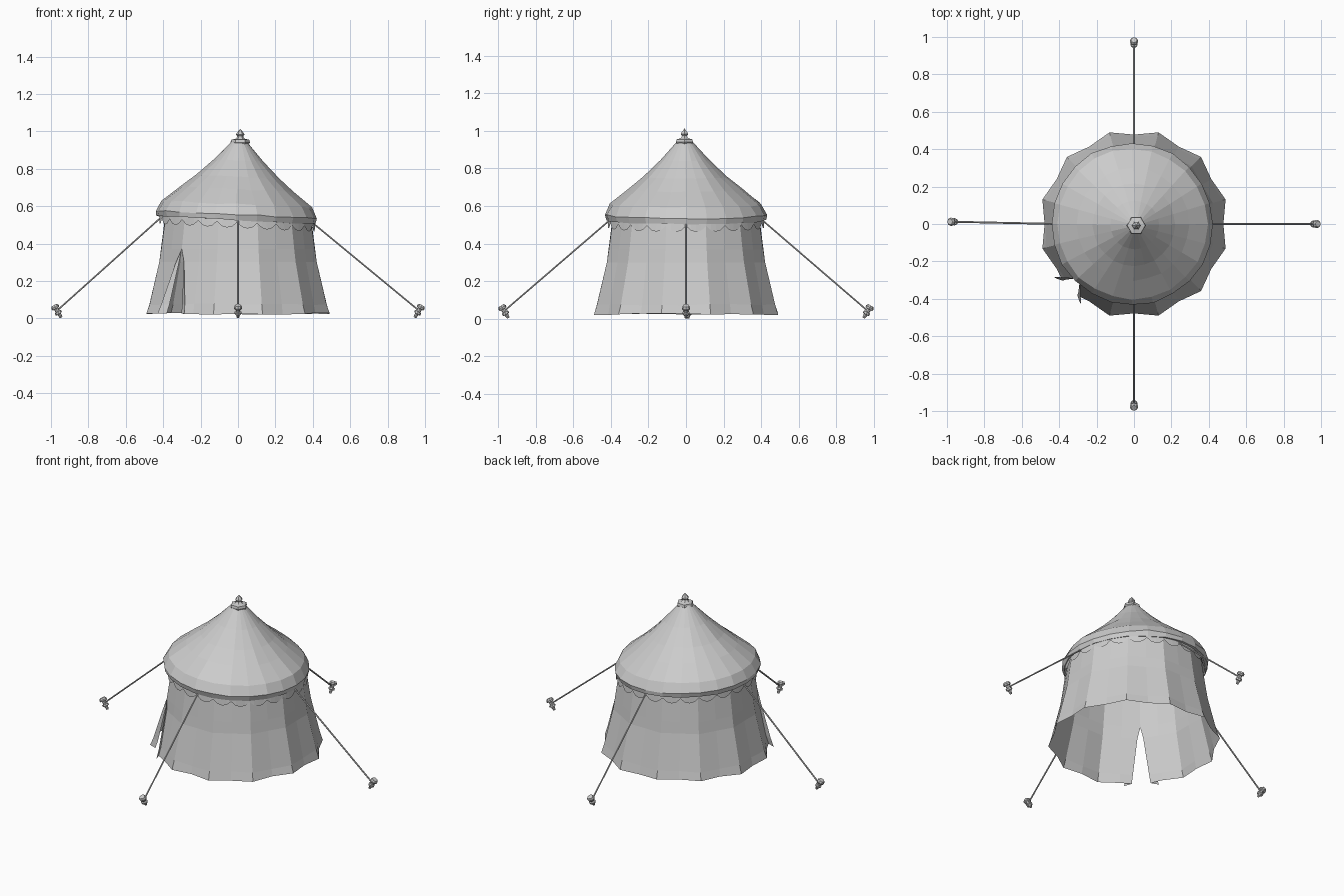
import bpy, bmesh, random
from math import radians, sin, cos, pi
from mathutils import Vector

if "Cube" in bpy.data.objects:
    bpy.data.objects.remove(bpy.data.objects["Cube"])

random.seed(4)


def make_object(name, bm):
    bmesh.ops.remove_doubles(bm, verts=bm.verts, dist=0.0004)
    mesh = bpy.data.meshes.new(name)
    bm.to_mesh(mesh)
    bm.free()
    ob = bpy.data.objects.new(name, mesh)
    bpy.context.collection.objects.link(ob)
    return ob


def loft(name, rings, closed=True, cap_ends=False):
    """Skin a list of equal-length point rings."""
    bm = bmesh.new()
    rows = [[bm.verts.new(p) for p in ring] for ring in rings]
    n = len(rows[0])
    for a, b in zip(rows, rows[1:]):
        for i in range(n if closed else n - 1):
            j = (i + 1) % n
            bm.faces.new((a[i], a[j], b[j], b[i]))
    if cap_ends:
        bm.faces.new(rows[0][::-1])
        bm.faces.new(rows[-1])
    return make_object(name, bm)


def polar(r, angle, z, cx=0.0, cy=0.0):
    return Vector((cx + r * cos(angle), cy + r * sin(angle), z))


def lathe(name, profile, sides, axis_start=(0, 0, 0), axis=(0, 0, 1)):
    """Revolve (radius, distance) pairs about any axis."""
    rot = Vector(axis).to_track_quat('Z', 'Y')
    rings = [[Vector(axis_start) + rot @ polar(r, 2 * pi * i / sides, d)
              for i in range(sides)] for r, d in profile]
    return loft(name, rings, cap_ends=True)


def sag(x):
    return -0.05 * x      # the roof leans slightly to the right


# pleated wall: (ridge radius, valley radius, height, opening 0..1)
levels = [(0.507, 0.478, 0.025, 1.0), (0.49, 0.468, 0.075, 0.9),
          (0.436, 0.42, 0.30, 0.35), (0.425, 0.412, 0.37, 0.0),
          (0.398, 0.388, 0.56, 0.0)]
rings = []
for ridge, valley, z, gap in levels:
    ring = []
    half_gap = radians(6.5) * gap
    edge_r = ridge - 0.02 * gap
    a0, a1 = radians(225) + half_gap, radians(585) - half_gap
    ring.append(polar(edge_r + 0.03 * gap, a0 + radians(5) * gap, z))   # folded door flap
    ring.append(polar(edge_r, a0, z))
    for k in range(1, 24):
        r = valley if k % 2 else ridge
        dz = random.uniform(-0.005, 0.005) if z < 0.1 else 0
        ring.append(polar(r, radians(225 + 15 * k), z + dz))
    ring.append(polar(edge_r, a1, z))
    ring.append(polar(edge_r + 0.03 * gap, a1 - radians(5) * gap, z))
    rings.append(ring)
loft("canvas_wall", rings, closed=False)

# roof cone with a rounded brim folded under
roof_profile = [(0.40, 0.527), (0.425, 0.525), (0.433, 0.555), (0.402, 0.61),
                (0.30, 0.69), (0.22, 0.757), (0.13, 0.845), (0.04, 0.945)]
sides = 24
rings = []
for r, z in roof_profile:
    t = min(1, r / 0.4)
    ring = []
    for i in range(sides):
        a = 2 * pi * i / sides
        w = random.uniform(-0.004, 0.004) * t
        p = polar(r + w, a, z + w, 0.01 - 0.02 * t, -0.008 * (1 - t))
        p.z += sag(p.x)
        ring.append(p)
    rings.append(ring)
loft("roof", rings)

# scalloped valance below the brim
count, steps = 24, 4
top, bottom = [], []
for i in range(count * steps):
    a = 2 * pi * i / (count * steps)
    drop = 0.012 + 0.03 * sin(pi * (i % steps) / steps) ** 0.7
    r = 0.412
    p, q = polar(r, a, 0.535, -0.005), polar(r + 0.004, a, 0.525 - drop, -0.005)
    p.z += sag(p.x)
    q.z += sag(q.x)
    top.append(p)
    bottom.append(q)
loft("scalloped_valance", [bottom, top])

# finial
lathe("finial", [(0.046, 0.93), (0.052, 0.94), (0.048, 0.955), (0.026, 0.96),
                 (0.018, 0.967), (0.016, 0.974), (0.023, 0.982), (0.018, 0.992),
                 (0.001, 1.012)], 6, (0.012, -0.008, 0))

# four guy ropes and leaning pegs
for k, name in enumerate(("right", "back", "left", "front")):
    out = Vector((cos(k * pi / 2), sin(k * pi / 2), 0))
    side = Vector((0, 0.012, 0)) if name == "left" else Vector((0, 0, 0))
    up = Vector((0, 0, 1))
    start = out * 0.40 + up * (0.53 + sag(out.x * 0.4))
    end = out * 0.967 + up * 0.042 + side
    lathe(name + "_rope", [(0.005, 0), (0.005, (end - start).length)], 6, start, end - start)
    tip = out * 0.945 + up * 0.004 + side
    lathe(name + "_peg", [(0.007, 0), (0.011, 0.022), (0.019, 0.024), (0.019, 0.036),
                          (0.012, 0.038), (0.012, 0.054), (0.021, 0.056), (0.023, 0.066),
                          (0.016, 0.077)], 8, tip, out * 0.5 + up * 0.85)
